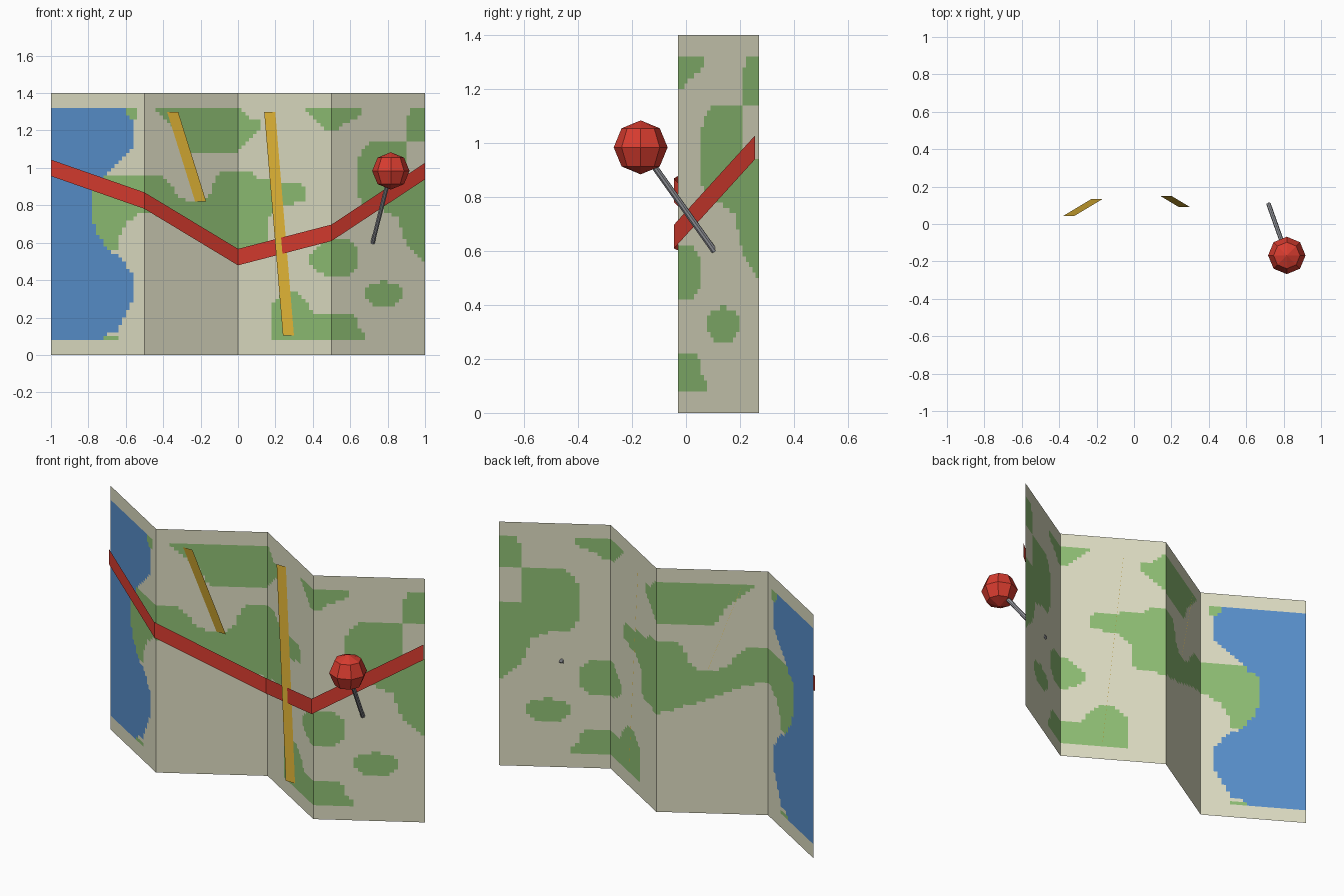
import bpy, bmesh, math
from mathutils import Vector

if "Cube" in bpy.data.objects:
    bpy.data.objects.remove(bpy.data.objects["Cube"])


def material(name, r, g, b):
    lin = [((c / 255 + 0.055) / 1.055) ** 2.4 for c in (r, g, b)]
    m = bpy.data.materials.new(name)
    m.diffuse_color = (*lin, 1)
    m.use_nodes = True
    m.node_tree.nodes["Principled BSDF"].inputs["Base Color"].default_value = m.diffuse_color
    return m


PAPER = material("paper beige", 221, 220, 194)
GREEN = material("land green", 142, 190, 116)
BLUE = material("water blue", 88, 143, 203)
RED = material("route red", 216, 60, 47)
GOLD = material("road gold", 221, 177, 53)
STEEL = material("pin steel", 152, 154, 160)


def fold_y(x):
    """Zigzag of the four panels."""
    return -0.03 + 0.6 * abs(((x + 1) % 1) - 0.5)


def add_object(name, bm, mats):
    me = bpy.data.meshes.new(name)
    bm.to_mesh(me)
    bm.free()
    for m in mats:
        me.materials.append(m)
    ob = bpy.data.objects.new(name, me)
    bpy.context.collection.objects.link(ob)
    return ob


def inside(poly, x, z):
    hit = False
    for (x1, z1), (x2, z2) in zip(poly, poly[1:] + poly[:1]):
        if (z1 > z) != (z2 > z) and x < x1 + (z - z1) * (x2 - x1) / (z2 - z1):
            hit = not hit
    return hit


# Painted regions as outlines in (x, z)
water = [(-1, 0.08), (-0.74, 0.08), (-0.7, 0.11), (-0.65, 0.12), (-0.6, 0.21),
         (-0.56, 0.29), (-0.56, 0.43), (-0.64, 0.53), (-0.7, 0.57), (-0.75, 0.64),
         (-0.78, 0.72), (-0.78, 0.88), (-0.7, 0.96), (-0.66, 1.02), (-0.56, 1.1),
         (-0.56, 1.32), (-1, 1.32)]
valley = [(-0.78, 0.72), (-0.78, 0.88), (-0.7, 0.96), (-0.41, 0.96), (-0.36, 0.92),
          (-0.32, 0.845), (-0.26, 0.82), (-0.18, 0.83), (-0.14, 0.88), (-0.12, 0.95),
          (-0.08, 0.98), (0.04, 0.99), (0.12, 0.94), (0.33, 0.92), (0.37, 0.88),
          (0.36, 0.83), (0.22, 0.79), (0.15, 0.72), (0.17, 0.64), (0.14, 0.59),
          (0, 0.56), (-0.2, 0.64), (-0.35, 0.72), (-0.5, 0.77), (-0.6, 0.71),
          (-0.63, 0.64), (-0.64, 0.57), (-0.7, 0.57), (-0.75, 0.64)]
north = [(-0.44, 1.32), (0, 1.32), (0.06, 1.27), (0.12, 1.25), (0.12, 1.2),
         (0.06, 1.15), (0, 1.08), (-0.26, 1.08), (-0.32, 1.2), (-0.38, 1.26)]
peak = [(0.34, 1.32), (0.66, 1.32), (0.65, 1.28), (0.58, 1.24), (0.52, 1.2),
        (0.47, 1.21), (0.4, 1.27)]
east = [(0.7, 1.14), (0.905, 1.14), (0.905, 0.95), (1, 0.95), (1, 0.48), (0.92, 0.57),
        (0.88, 0.65), (0.86, 0.73), (0.79, 0.77), (0.68, 0.79), (0.64, 0.86),
        (0.63, 1.02), (0.66, 1.08)]
corner = [(0.93, 1.32), (1, 1.32), (1, 1.14), (0.91, 1.14), (0.905, 1.26)]
grove = [(0.37, 0.52), (0.42, 0.44), (0.5, 0.415), (0.6, 0.42), (0.65, 0.47),
         (0.65, 0.55), (0.6, 0.62), (0.5, 0.63), (0.42, 0.58)]
oval = [(0.78 + 0.1 * math.cos(a * math.pi / 6), 0.325 + 0.068 * math.sin(a * math.pi / 6))
        for a in range(12)]
south = [(0.19, 0.08), (0.19, 0.28), (0.24, 0.33), (0.31, 0.34), (0.36, 0.29),
         (0.4, 0.23), (0.48, 0.215), (0.62, 0.215), (0.65, 0.15), (0.69, 0.08)]
shore_top = [(-0.56, 1.32), (-0.535, 1.32), (-0.535, 1.28), (-0.56, 1.26), (-0.6, 1.3), (-0.6, 1.32)]
shore_low = [(-0.74, 0.08), (-0.7, 0.11), (-0.66, 0.11), (-0.64, 0.08)]
LAND = [valley, north, peak, east, corner, grove, oval, south, shore_top, shore_low]

# Folded map sheet: fine grid, each cell coloured by the region it lies in
bm = bmesh.new()
grid = [[bm.verts.new((i / 50, fold_y(i / 50), j / 50)) for j in range(71)]
        for i in range(-50, 51)]
for i in range(100):
    for j in range(70):
        f = bm.faces.new((grid[i][j], grid[i + 1][j], grid[i + 1][j + 1], grid[i][j + 1]))
        x, z = (i - 49.5) / 50, (j + 0.5) / 50
        if any(inside(p, x, z) for p in LAND):
            f.material_index = 1
        elif inside(water, x, z):
            f.material_index = 2
add_object("map_sheet", bm, [PAPER, GREEN, BLUE])


# Ribbons floating just in front of the paper
def ribbon(name, path, half, gap, mat):
    bm = bmesh.new()
    pairs = []
    for x, z in path:
        c = Vector((x, fold_y(x) - gap, z))
        pairs.append([bm.verts.new(c - half), bm.verts.new(c + half)])
    for (a, b), (c, d) in zip(pairs, pairs[1:]):
        bm.faces.new((a, c, d, b))
    for f in bm.faces:
        f.normal_update()
        if f.normal.y > 0:
            f.normal_flip()
    add_object(name, bm, [mat])


ribbon("route", [(-1, 1.0), (-0.5, 0.825), (0, 0.523), (0.5, 0.653), (1, 0.983)],
       Vector((0, 0, 0.044)), 0.015, RED)
ribbon("short_road", [(-0.35, 1.3), (-0.2, 0.82)], Vector((0.03, 0, 0)), 0.0175, GOLD)
ribbon("long_road", [(0.17, 1.3), (0.27, 0.105)], Vector((0.03, 0, 0)), 0.0175, GOLD)

# Map pin: slanted needle and faceted ball
tip, head = Vector((0.72, 0.105, 0.6)), Vector((0.817, -0.168, 0.984))
axis = head - tip
bpy.ops.mesh.primitive_cylinder_add(vertices=8, radius=0.012, depth=axis.length,
                                    location=(tip + head) / 2,
                                    rotation=axis.to_track_quat('Z', 'Y').to_euler())
needle = bpy.context.object
needle.name = "pin_needle"
needle.data.materials.append(STEEL)
bpy.ops.mesh.primitive_uv_sphere_add(segments=8, ring_count=4, radius=0.1, location=head)
ball = bpy.context.object
ball.name = "pin_head"
ball.data.materials.append(RED)
